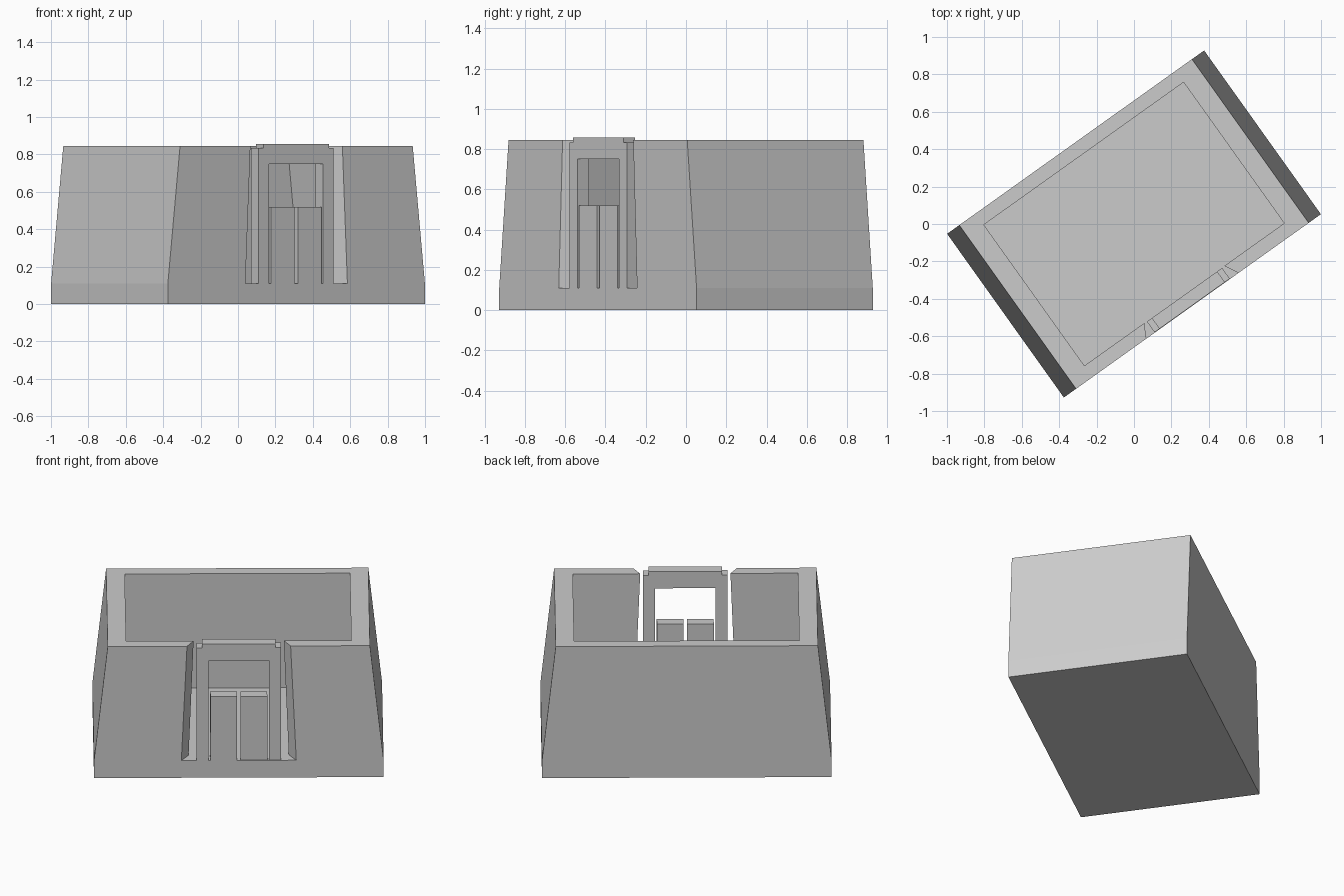
import bpy, bmesh, math

if "Cube" in bpy.data.objects:
    bpy.data.objects.remove(bpy.data.objects["Cube"])

ANGLE = math.radians(35.5)      # whole model is turned about z
L, W = 0.844, 0.5375            # half length and half depth of the base
Z0, Z1 = 0.11, 0.845            # floor level, wall top


def finish(bm, name):
    """Turn a half mesh (x >= 0) into a mirrored, rotated object."""
    bmesh.ops.remove_doubles(bm, verts=bm.verts, dist=1e-5)
    bmesh.ops.recalc_face_normals(bm, faces=bm.faces)
    me = bpy.data.meshes.new(name)
    bm.to_mesh(me)
    bm.free()
    ob = bpy.data.objects.new(name, me)
    bpy.context.collection.objects.link(ob)
    ob.rotation_euler.z = ANGLE
    mod = ob.modifiers.new("mirror", 'MIRROR')
    mod.use_clip = True
    return ob


def face(bm, pts):
    bm.faces.new([bm.verts.new(p) for p in pts])


def extrude_profile(name, profile, y0, y1, skip_centre):
    """Extrude an xz outline from y0 to y1."""
    bm = bmesh.new()
    for y in (y0, y1):
        face(bm, [(x, y, z) for x, z in profile])
    for (xa, za), (xb, zb) in zip(profile, profile[1:] + profile[:1]):
        if skip_centre and xa == 0 and xb == 0:
            continue
        face(bm, [(xa, y0, za), (xb, y0, zb), (xb, y1, zb), (xa, y1, za)])
    return finish(bm, name)


# Hollow block: leaning end walls, splayed gap in the front wall
I = 0.463                       # inner half depth


def rings(z, out, inn, gap_out, gap_in):
    outer = [(gap_out, -W, z), (out, -W, z), (out, W, z), (0, W, z)]
    inner = [(gap_in, -I, z), (inn, -I, z), (inn, I, z), (0, I, z)]
    return outer, inner


lo, li = rings(Z0, L, 0.736, 0.335, 0.292)
to, ti = rings(Z1, L - 0.08, 0.656, 0.302, 0.263)
bm = bmesh.new()
for i in range(3):
    j = i + 1
    face(bm, [lo[i], lo[j], to[j], to[i]])      # outside
    face(bm, [li[i], li[j], ti[j], ti[i]])      # inside
    face(bm, [to[i], to[j], ti[j], ti[i]])      # rim
face(bm, [lo[0], to[0], ti[0], li[0]])          # gap cheek
face(bm, [(0, -W, Z0), lo[0], li[0], (0, -I, Z0)])   # threshold
face(bm, [(0, -I, Z0)] + li)                    # floor
skirt = [(0, -W, Z0)] + lo
for a, b in zip(skirt, skirt[1:]):
    face(bm, [a, b, (b[0], b[1], 0), (a[0], a[1], 0)])
face(bm, [(x, y, 0) for x, y, z in skirt])      # underside
finish(bm, "hollow_block_walls")

# Door frame with stepped lintel
frame = [(0, 0.75), (0.177, 0.75), (0.177, Z0), (0.247, Z0),
         (0.247, 0.833), (0.215, 0.833), (0.215, 0.857), (0, 0.857)]
extrude_profile("door_frame", frame, -0.535, -0.465, True)

# Pair of half-height door panels
panel = [(0.011, Z0), (0.166, Z0), (0.166, 0.52), (0.011, 0.52)]
extrude_profile("door_panels", panel, -0.535, -0.466, False)
